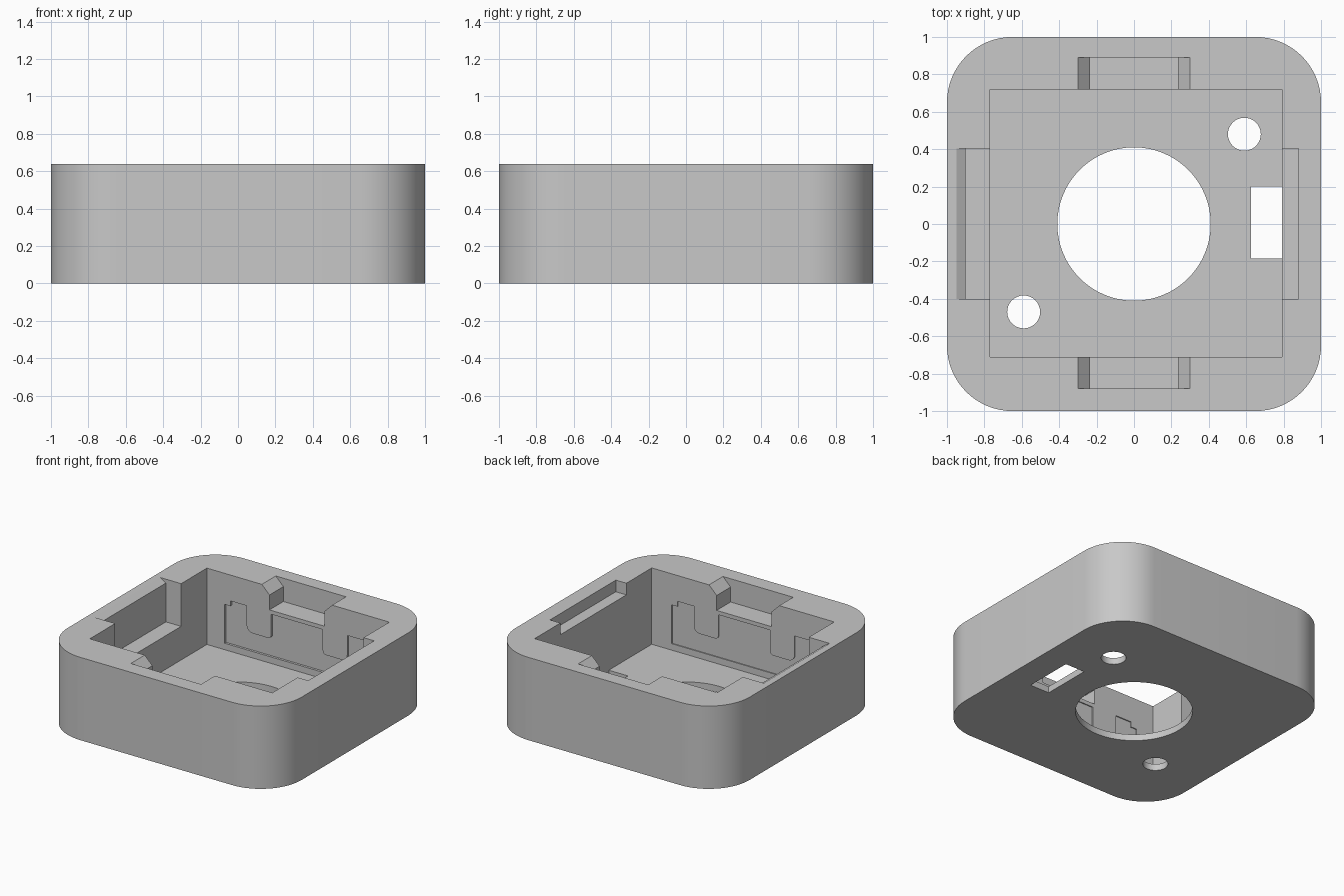
import bpy, bmesh, math
from mathutils import Vector

old = bpy.data.objects.get("Cube")
if old:
    bpy.data.objects.remove(old, do_unlink=True)

HEIGHT, FLOOR = 0.64, 0.05
TOP = HEIGHT + 0.1

grey = bpy.data.materials.new("light_grey")
grey.use_nodes = True
colour = (0.58, 0.58, 0.58, 1)
grey.diffuse_color = colour
grey.node_tree.nodes["Principled BSDF"].inputs["Base Color"].default_value = colour


def prism(name, profile, axis, lo, hi):
    """Extrude a 2D profile along an axis (x: y,z  y: x,z  z: x,y)."""
    place = {"x": lambda a, b, t: (t, a, b),
             "y": lambda a, b, t: (a, t, b),
             "z": lambda a, b, t: (a, b, t)}[axis]
    step = {"x": (1, 0, 0), "y": (0, 1, 0), "z": (0, 0, 1)}[axis]
    bm = bmesh.new()
    face = bm.faces.new([bm.verts.new(place(a, b, lo)) for a, b in profile])
    grown = bmesh.ops.extrude_face_region(bm, geom=[face], use_keep_orig=True)
    moved = [v for v in grown["geom"] if isinstance(v, bmesh.types.BMVert)]
    bmesh.ops.translate(bm, verts=moved, vec=Vector(step) * (hi - lo))
    bmesh.ops.recalc_face_normals(bm, faces=bm.faces)
    mesh = bpy.data.meshes.new(name)
    bm.to_mesh(mesh)
    bm.free()
    mesh.materials.append(grey)
    obj = bpy.data.objects.new(name, mesh)
    bpy.context.collection.objects.link(obj)
    return obj


def rect(a0, a1, b0, b1):
    return [(a0, b0), (a1, b0), (a1, b1), (a0, b1)]


def arc(cx, cy, r, start, end, n):
    return [(cx + r * math.cos(start + (end - start) * i / n),
             cy + r * math.sin(start + (end - start) * i / n)) for i in range(n + 1)]


def circle(cx, cy, r, n):
    return arc(cx, cy, r, 0, math.tau, n)[:-1]


# Rounded outer block
radius = 0.35
inner = 1 - radius
outline = []
for k, (sx, sy) in enumerate([(1, 1), (-1, 1), (-1, -1), (1, -1)]):
    outline += arc(sx * inner, sy * inner, radius, k * math.pi / 2, (k + 1) * math.pi / 2, 16)
housing = prism("housing", outline, "z", 0, HEIGHT)

# Main pocket and floor openings
cutters = [
    prism("pocket", rect(-0.77, 0.79, -0.71, 0.72), "z", FLOOR, TOP),
    prism("centre_hole", circle(0, 0, 0.41, 64), "z", -0.1, 0.2),
    prism("screw_hole_back", circle(0.59, 0.48, 0.088, 32), "z", -0.1, 0.2),
    prism("screw_hole_front", circle(-0.59, -0.47, 0.088, 32), "z", -0.1, 0.2),
    prism("cable_window", rect(0.625, 0.79, -0.185, 0.2), "z", -0.1, 0.2),
]

# Side notches: a deep one with a chamfered lip, and a shallow one
deep = [(-0.7, 0.31), (-0.9, 0.31), (-0.9, 0.61), (-0.95, HEIGHT), (-0.95, TOP), (-0.7, TOP)]
cutters.append(prism("deep_side_notch", deep, "y", -0.4, 0.405))
cutters.append(prism("shallow_side_notch", rect(0.7, 0.88, 0.55, TOP), "y", -0.4, 0.405))

# Front and back notches with sloped ends
slot = [(-0.235, 0.46), (0.235, 0.46), (0.235, 0.575), (0.3, HEIGHT),
        (0.3, TOP), (-0.3, TOP), (-0.3, HEIGHT), (-0.235, 0.575)]
cutters.append(prism("back_notch", slot, "y", 0.6, 0.89))
cutters.append(prism("front_notch", slot, "y", -0.88, -0.6))

# Shallow wall recesses around rounded hanging tabs
half = [(0.22, 0.43), (0.22, 0.27)]
half += arc(0.25, 0.27, 0.03, math.pi, 1.5 * math.pi, 5)[1:]
half += arc(0.38, 0.29, 0.05, 1.5 * math.pi, math.tau, 6)
half += [(0.43, 0.44), (0.57, 0.44), (0.57, 0.4), (0.62, 0.4), (0.62, 0.1)]
recess = half + [(-x, z) for x, z in reversed(half)]
cutters.append(prism("back_recess", recess, "y", 0.65, 0.738))
cutters.append(prism("front_recess", recess, "y", -0.718, -0.65))

# Cut everything out of the block
bpy.context.view_layer.objects.active = housing
for cutter in cutters:
    cutter.hide_render = True
    mod = housing.modifiers.new(cutter.name, "BOOLEAN")
    mod.operation = "DIFFERENCE"
    mod.solver = "EXACT"
    mod.object = cutter
    bpy.ops.object.modifier_apply(modifier=mod.name)
for cutter in cutters:
    bpy.data.objects.remove(cutter, do_unlink=True)

# Smooth the round corners, keep the edges crisp
bpy.ops.object.select_all(action="DESELECT")
housing.select_set(True)
bpy.ops.object.shade_smooth_by_angle(angle=math.radians(30))
